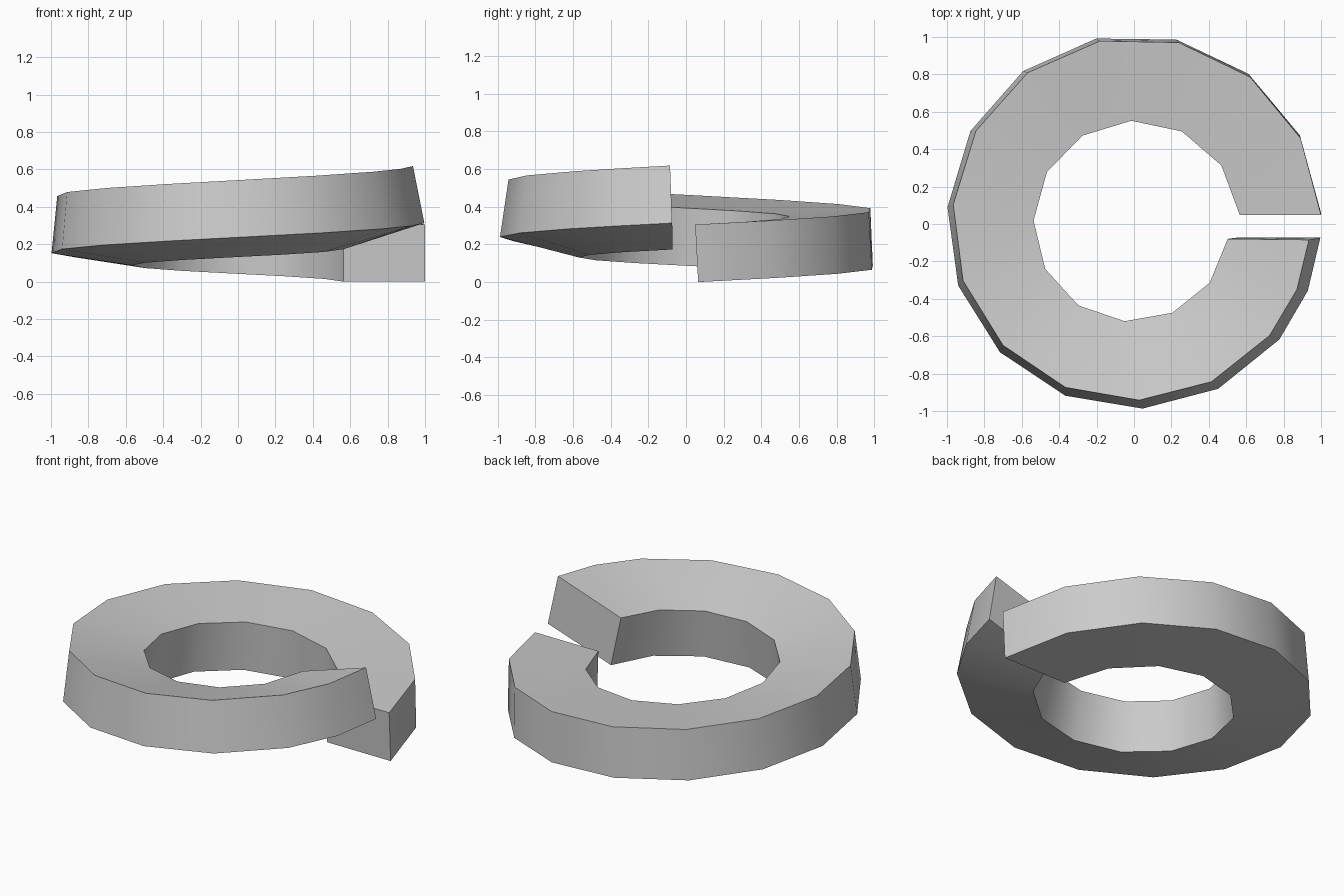
import bpy
import bmesh
from math import radians, cos, sin

cube = bpy.data.objects.get("Cube")
if cube:
    bpy.data.objects.remove(cube, do_unlink=True)

THICK = 0.305      # height of the cross-section
LEAN = 0.06        # inward lean of the section at the raised end
BACK = 0.016       # top edge set back so the cuts are square to the coil

steel = bpy.data.materials.new("steel_grey")
steel.use_nodes = True
steel.diffuse_color = (0.6, 0.6, 0.6, 1)
steel.node_tree.nodes["Principled BSDF"].inputs["Base Color"].default_value = (0.6, 0.6, 0.6, 1)

# Facet angles of the outer and inner walls, in degrees
outer_angles = [3.7 + 24.45 * k for k in range(14)] + [339, 355.8]
inner_angles = [6.6 + 28.85 * k for k in range(13)]

bm = bmesh.new()


def rail(angles, radius, wobble, rise):
    """Bottom and top vertex rows of one coiled wall."""
    low, high = [], []
    for deg in angles:
        a = radians(deg)
        t = (deg - angles[0]) / (angles[-1] - angles[0])
        r = radius + wobble * sin(a)
        z = rise * t
        low.append(bm.verts.new((r * cos(a), r * sin(a), z)))
        r -= LEAN * t
        high.append(bm.verts.new((r * cos(a) + BACK * sin(a),
                                  r * sin(a) - BACK * cos(a), z + THICK)))
    return low, high


def wall(low, high):
    for i in range(len(low) - 1):
        bm.faces.new((low[i], low[i + 1], high[i + 1], high[i]))


def zip_rows(outer, inner):
    """Triangle strip between rows with different facet counts."""
    i = j = 0
    n, m = len(outer) - 1, len(inner) - 1
    while i < n or j < m:
        if j == m or (i < n and (i + 0.5) / n <= (j + 0.5) / m):
            bm.faces.new((outer[i], outer[i + 1], inner[j]))
            i += 1
        else:
            bm.faces.new((outer[i], inner[j + 1], inner[j]))
            j += 1


out_low, out_high = rail(outer_angles, 1.0, 0.012, 0.313)
in_low, in_high = rail(inner_angles, 0.567, 0.0, 0.173)

# Walls, annular faces and the two cut ends
wall(out_low, out_high)
wall(in_low, in_high)
zip_rows(out_high, in_high)
zip_rows(out_low, in_low)
for k in (0, -1):
    bm.faces.new((out_low[k], out_high[k], in_high[k], in_low[k]))
bmesh.ops.recalc_face_normals(bm, faces=bm.faces)

mesh = bpy.data.meshes.new("split_washer")
bm.to_mesh(mesh)
bm.free()
mesh.materials.append(steel)
washer = bpy.data.objects.new("split_washer", mesh)
bpy.context.collection.objects.link(washer)

# Smooth walls with crisp rims
bpy.context.view_layer.objects.active = washer
washer.select_set(True)
bpy.ops.object.shade_smooth_by_angle(angle=radians(35))
